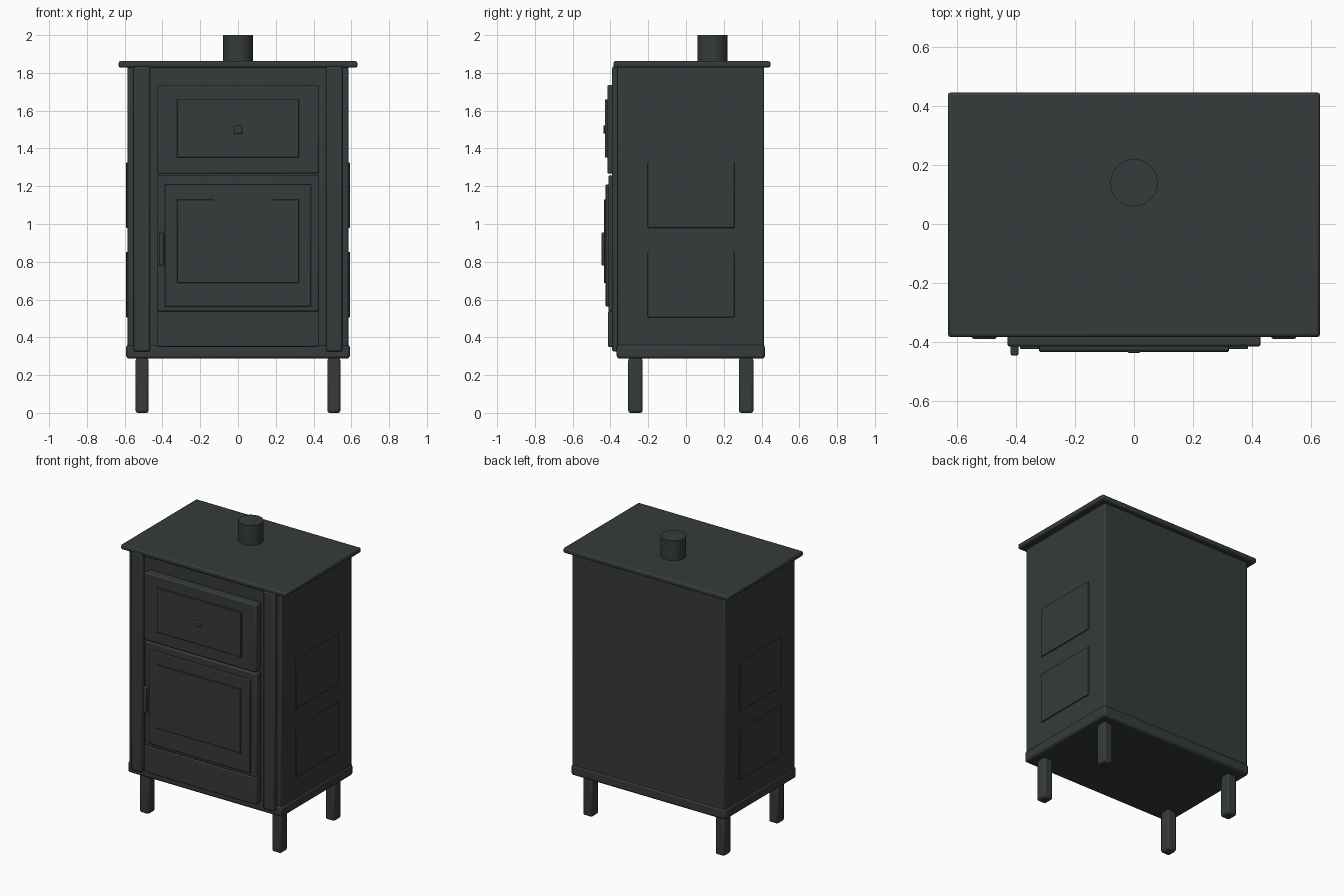
import bpy

if "Cube" in bpy.data.objects:
    bpy.data.objects.remove(bpy.data.objects["Cube"])

iron = bpy.data.materials.new("dark_cast_iron")
iron.diffuse_color = (0.037, 0.043, 0.043, 1)
iron.use_nodes = True
iron.node_tree.nodes["Principled BSDF"].inputs["Base Color"].default_value = iron.diffuse_color


def finish(ob, name, bevel=0.0, segments=2):
    """Name, colour, bevel and shade a part."""
    ob.name = name
    ob.data.materials.append(iron)
    if bevel:
        mod = ob.modifiers.new("rounded_edges", 'BEVEL')
        mod.width = bevel
        mod.segments = segments
        mod.limit_method = 'ANGLE'
    bpy.ops.object.shade_smooth_by_angle(angle=0.6)
    return ob


def box(name, x, y, z, bevel=0.0, segments=2):
    """Box from (min, max) ranges."""
    ranges = (x, y, z)
    bpy.ops.mesh.primitive_cube_add(size=1, location=[(a + b) / 2 for a, b in ranges])
    ob = bpy.context.object
    ob.scale = [b - a for a, b in ranges]
    bpy.ops.object.transform_apply(location=False, rotation=False, scale=True)
    return finish(ob, name, bevel, segments)


def pair(name, x, y, z, bevel=0.0, segments=2):
    """Same box on the right and on the left."""
    box("right_" + name, x, y, z, bevel, segments)
    box("left_" + name, (-x[1], -x[0]), y, z, bevel, segments)


# Main body, base and top
box("body", (-0.585, 0.585), (-0.362, 0.413), (0.31, 1.835), 0.01)
box("base_plinth", (-0.592, 0.592), (-0.367, 0.418), (0.287, 0.362), 0.015)
box("top_plate", (-0.632, 0.632), (-0.384, 0.447), (1.828, 1.862), 0.01)

# Flue pipe
bpy.ops.mesh.primitive_cylinder_add(vertices=48, radius=0.08, depth=0.15,
                                    location=(0, 0.14, 1.925))
finish(bpy.context.object, "flue_pipe")

# Legs
pair("front_leg", (0.473, 0.542), (-0.306, -0.23), (0, 0.29), 0.012)
pair("back_leg", (0.473, 0.542), (0.28, 0.357), (0, 0.29), 0.012)

# Front corner pilasters
pair("pilaster", (0.465, 0.552), (-0.391, -0.35), (0.325, 1.835), 0.01)

# Raised plates on the sides
pair("lower_side_plate", (0.58, 0.592), (-0.203, 0.256), (0.505, 0.853), 0.003)
pair("upper_side_plate", (0.58, 0.592), (-0.203, 0.256), (0.98, 1.326), 0.003)

# Upper oven door
box("upper_door", (-0.43, 0.43), (-0.416, -0.355), (1.267, 1.736), 0.008)
box("upper_door_window", (-0.322, 0.322), (-0.430, -0.41), (1.353, 1.66), 0.003)
box("upper_door_knob", (-0.022, 0.022), (-0.438, -0.425), (1.478, 1.522), 0.006)

# Firebox door
box("firebox_surround", (-0.43, 0.43), (-0.411, -0.355), (0.537, 1.258), 0.008)
box("firebox_door", (-0.387, 0.387), (-0.425, -0.405), (0.562, 1.21), 0.005)
box("firebox_window", (-0.322, 0.322), (-0.434, -0.42), (0.688, 1.13), 0.003)
box("firebox_handle", (-0.419, -0.392), (-0.447, -0.408), (0.779, 0.956), 0.007)

# Ash drawer
box("ash_drawer", (-0.43, 0.43), (-0.414, -0.355), (0.35, 0.537), 0.006)
